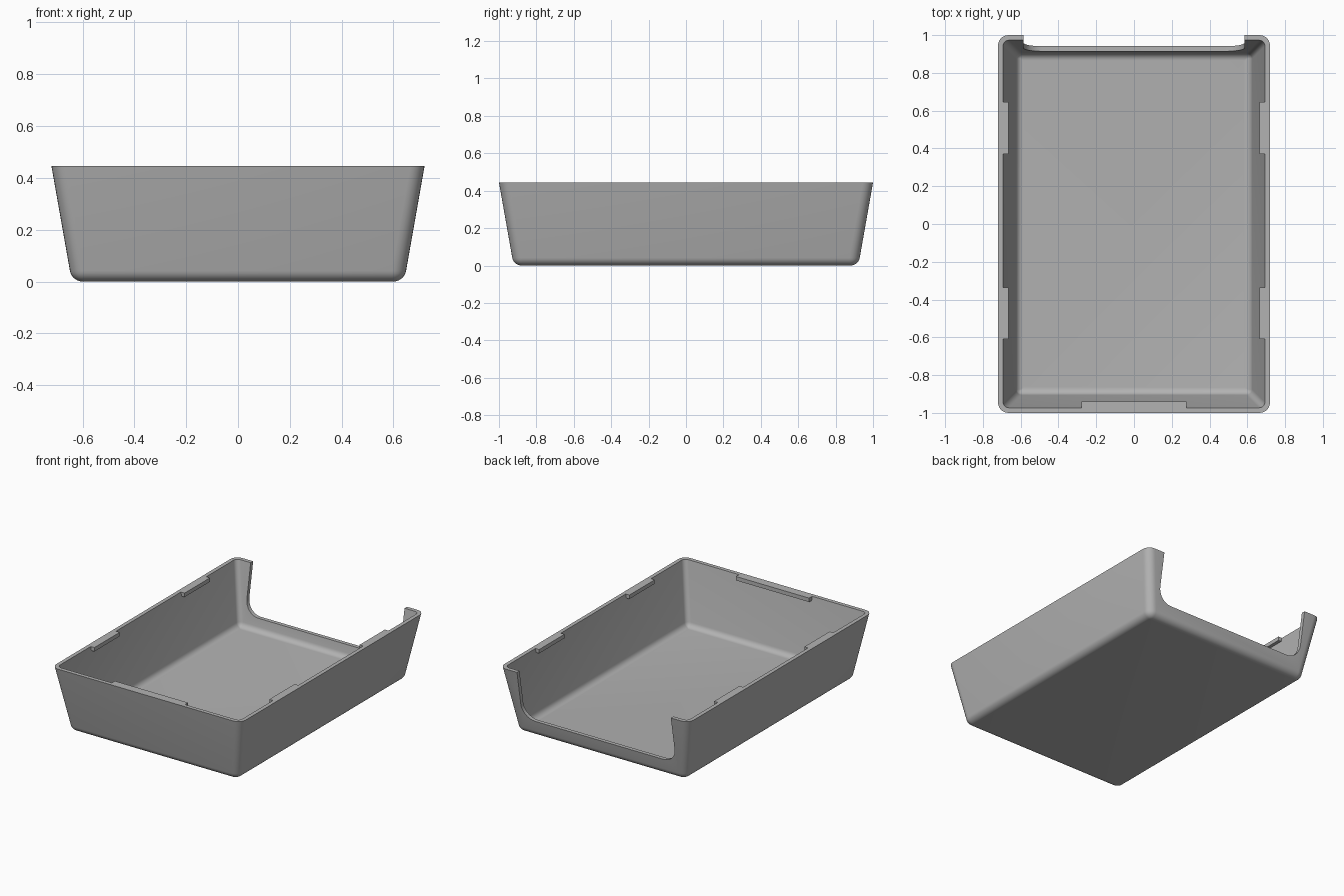
import bpy, bmesh, math

if "Cube" in bpy.data.objects:
    bpy.data.objects.remove(bpy.data.objects["Cube"])

HX, HY, H = 0.72, 1.0, 0.445      # rim half sizes and height
WALL, FLOOR = 0.027, 0.027        # wall and floor thickness
DRAFT = math.radians(10)

grey = bpy.data.materials.new("light_grey")
grey.diffuse_color = (0.45, 0.45, 0.45, 1)
grey.use_nodes = True
grey.node_tree.nodes["Principled BSDF"].inputs["Base Color"].default_value = grey.diffuse_color


def ring(bm, inset, z, radius, seg=6):
    """Rounded rectangle, inset from the outer rim."""
    hx, hy = HX - inset, HY - inset
    verts = []
    for k, (sx, sy) in enumerate([(1, 1), (-1, 1), (-1, -1), (1, -1)]):
        for i in range(seg + 1):
            a = math.pi / 2 * (k + i / seg)
            verts.append(bm.verts.new((sx * (hx - radius) + radius * math.cos(a),
                                       sy * (hy - radius) + radius * math.sin(a), z)))
    return verts


def profile(top_inset, bottom_z, fillet, corner, steps=7):
    """(inset, z, corner radius) rows from the flat bottom up to the rim."""
    t = math.tan(DRAFT)
    z_end = bottom_z + fillet * (1 - math.sin(DRAFT))
    wall_end = top_inset + t * (H - z_end)
    centre = wall_end + fillet * math.cos(DRAFT)
    rows = []
    for i in range(steps + 1):
        a = -math.pi / 2 + (math.pi / 2 - DRAFT) * i / steps
        inset = centre - fillet * math.cos(a)
        rows.append((inset, bottom_z + fillet * (1 + math.sin(a)),
                     max(0.006, corner - (inset - wall_end))))
    return rows + [(top_inset, H, corner)]


def finish(bm, name):
    bmesh.ops.recalc_face_normals(bm, faces=bm.faces)
    mesh = bpy.data.meshes.new(name)
    bm.to_mesh(mesh)
    bm.free()
    mesh.materials.append(grey)
    obj = bpy.data.objects.new(name, mesh)
    bpy.context.collection.objects.link(obj)
    return obj


# Tray shell: outer skin up, rim across, inner skin down to the floor
bm = bmesh.new()
rows = profile(0, 0, 0.05, 0.055) + profile(WALL, FLOOR, 0.04, 0.03)[::-1]
rings = [ring(bm, *r) for r in rows]
for a, b in zip(rings, rings[1:]):
    for i in range(len(a)):
        j = (i + 1) % len(a)
        bm.faces.new((a[i], a[j], b[j], b[i]))
bm.faces.new(rings[0])
bm.faces.new(rings[-1])
tray = finish(bm, "tray")

# Rounded opening cut through the back wall
bm = bmesh.new()
cx, cz, r = 0.585, 0.112, 0.1
pts = [(cx, 0.6), (-cx, 0.6)]
for k, s in enumerate((-1, 1)):
    for i in range(9):
        a = math.pi + math.pi / 2 * (k + i / 8)
        pts.append((s * (cx - r) + r * math.cos(a), cz + r + r * math.sin(a)))
face = bm.faces.new([bm.verts.new((x, 0.8, z)) for x, z in pts])
moved = bmesh.ops.extrude_face_region(bm, geom=[face])["geom"]
bmesh.ops.translate(bm, vec=(0, 0.4, 0),
                    verts=[v for v in moved if isinstance(v, bmesh.types.BMVert)])
cutter = finish(bm, "opening_cutter")
cutter.hide_render = True

bpy.context.view_layer.objects.active = tray
tray.select_set(True)
cut = tray.modifiers.new("opening", 'BOOLEAN')
cut.operation, cut.solver, cut.object = 'DIFFERENCE', 'EXACT', cutter
bpy.ops.object.modifier_apply(modifier="opening")
bpy.data.objects.remove(cutter)
bpy.ops.object.shade_smooth_by_angle(angle=math.radians(30))


def tab(name, x0, x1, y0, y1, thick=0.027):
    """Small ledge flush with the rim."""
    bm = bmesh.new()
    bmesh.ops.create_cube(bm, size=1)
    for v in bm.verts:
        v.co = (x1 if v.co.x > 0 else x0, y1 if v.co.y > 0 else y0,
                H if v.co.z > 0 else H - thick)
    finish(bm, name)


# Retaining tabs inside the rim
inner_x, inner_y = HX - WALL, HY - WALL
for side, s in (("left", -1), ("right", 1)):
    for end, y0, y1 in (("front", -0.61, -0.335), ("back", 0.37, 0.645)):
        xs = sorted((s * 0.665, s * inner_x))
        tab(f"{side}_{end}_tab", xs[0], xs[1], y0, y1)
tab("front_tab", -0.278, 0.278, -inner_y, -0.94)
